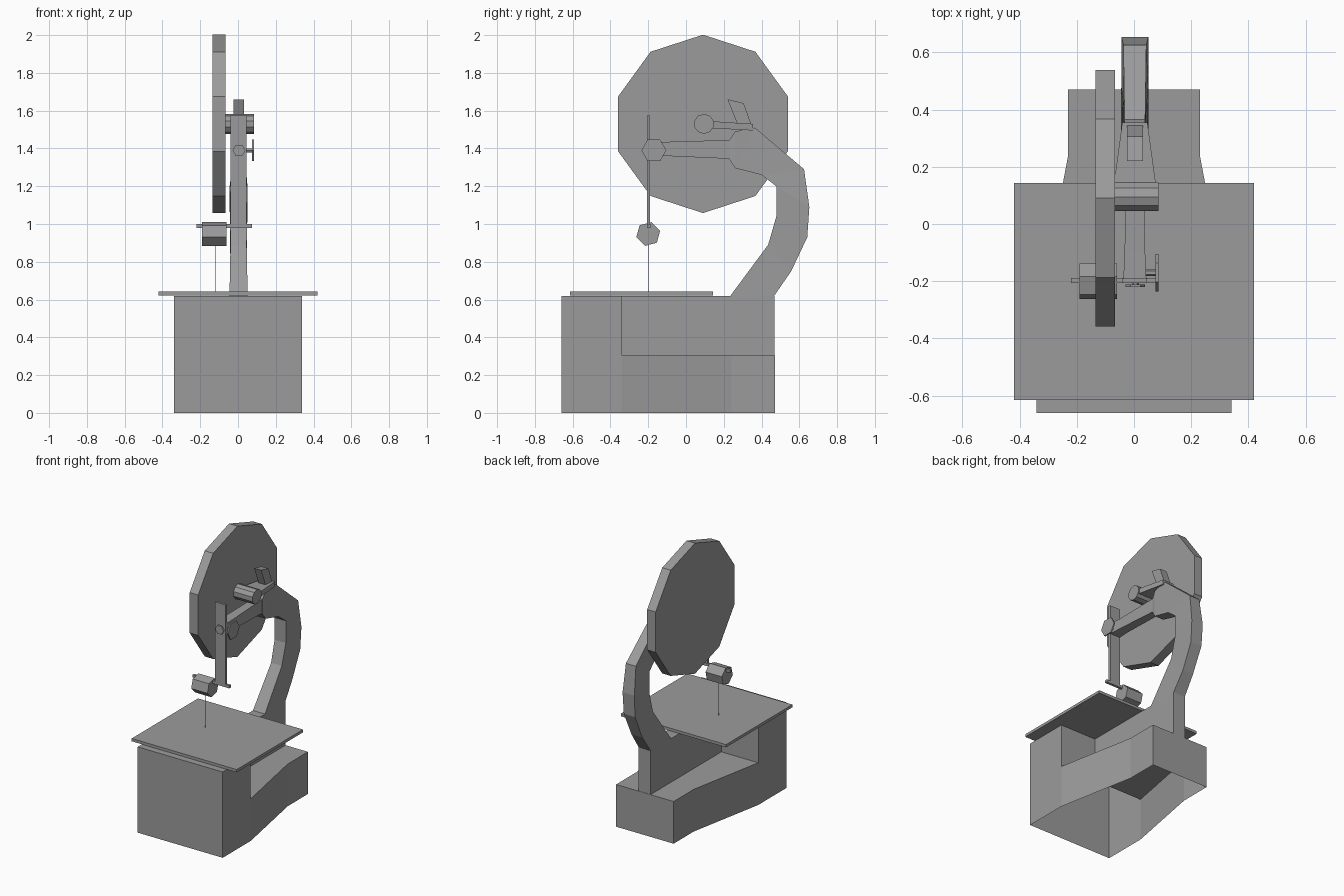
import bpy, bmesh, math
from mathutils import Matrix, Vector

cube = bpy.data.objects.get("Cube")
if cube:
    bpy.data.objects.remove(cube, do_unlink=True)

grey = bpy.data.materials.new("plain grey")
grey.use_nodes = True
COLOUR = (0.33, 0.33, 0.33, 1)
grey.diffuse_color = COLOUR
grey.node_tree.nodes["Principled BSDF"].inputs["Base Color"].default_value = COLOUR


def finish(name, bm, fix_normals=True):
    if fix_normals:
        bmesh.ops.recalc_face_normals(bm, faces=bm.faces)
    mesh = bpy.data.meshes.new(name)
    bm.to_mesh(mesh)
    bm.free()
    mesh.materials.append(grey)
    obj = bpy.data.objects.new(name, mesh)
    bpy.context.collection.objects.link(obj)
    return obj


def loft(name, rings, caps=True):
    """Skin a list of equal-length rings of points."""
    bm = bmesh.new()
    loops = [[bm.verts.new(p) for p in ring] for ring in rings]
    n = len(loops[0])
    for a, b in zip(loops, loops[1:]):
        for i in range(n):
            j = (i + 1) % n
            bm.faces.new((a[i], a[j], b[j], b[i]))
    if caps:
        bm.faces.new(loops[0])
        bm.faces.new(loops[-1])
    return finish(name, bm)


def box(name, x, y, z):
    return loft(name, [[(x[0], y[0], h), (x[1], y[0], h), (x[1], y[1], h), (x[0], y[1], h)] for h in z])


def rod(name, start, end, radius, sides, turn=0):
    """Prism with flat sides along the x, y or z axis; turn is in degrees."""
    a, b = Vector(start), Vector(end)
    d = (b - a).normalized()
    u = Vector((0, 1, 0)) if abs(d.y) < 0.5 else Vector((1, 0, 0))
    v = Vector((0, 0, 1)) if abs(d.z) < 0.5 else Vector((1, 0, 0))
    angles = [math.radians(turn) + math.tau * i / sides for i in range(sides)]
    return loft(name, [[p + radius * (math.cos(t) * u + math.sin(t) * v) for t in angles] for p in (a, b)])


def side_section(lower, upper, hw, cx=0.003):
    """Cross-section across x between two (y, z) points."""
    return [(cx - hw, *lower), (cx + hw, *lower), (cx + hw, *upper), (cx - hw, *upper)]


# Hollow base, open underneath: tall front block and low tapering rear
FLOOR, STEP, TOP = 0.0, 0.305, 0.62
plan = [(0.34, -0.66), (0.34, -0.34), (0.23, 0.24), (0.23, 0.47)]
bm = bmesh.new()


def pair(i, z):
    x, y = plan[i]
    return bm.verts.new((x, y, z)), bm.verts.new((-x, y, z))


low = [pair(i, FLOOR) for i in range(4)]
mid = [pair(i, STEP) for i in range(4)]
high = [pair(i, TOP) for i in range(2)]
for s in (0, 1):
    for i in range(3):
        bm.faces.new((low[i][s], low[i + 1][s], mid[i + 1][s], mid[i][s]))
    bm.faces.new((mid[0][s], mid[1][s], high[1][s], high[0][s]))
for a, b in ((low[0], mid[0]), (mid[0], high[0]), (high[0], high[1]), (high[1], mid[1]),
             (mid[1], mid[2]), (mid[2], mid[3]), (mid[3], low[3])):
    bm.faces.new((a[0], a[1], b[1], b[0]))
bmesh.ops.dissolve_limit(bm, angle_limit=0.01, verts=bm.verts, edges=bm.edges)
finish("base", bm)

# Work table
box("table", (-0.42, 0.42), (-0.615, 0.143), (0.622, 0.642))

# Curved neck on its central web
box("neck_web", (-0.045, 0.051), (-0.34, 0.468), (STEP, TOP))
loft("neck", [side_section(*s) for s in (
    ((0.235, 0.62), (0.467, 0.62), 0.048),
    ((0.435, 0.89), (0.557, 0.75), 0.043),
    ((0.478, 1.04), (0.642, 0.93), 0.045),
    ((0.478, 1.20), (0.653, 1.09), 0.047),
    ((0.40, 1.26), (0.625, 1.29), 0.040),
    ((0.26, 1.296), (0.365, 1.51), 0.036),
    ((0.258, 1.30), (0.26, 1.49), 0.036),
    ((0.23, 1.34), (0.23, 1.445), 0.030))])

# Straight upper arm with guide block at its tip
loft("upper_arm", [side_section(*s) for s in (
    ((0.235, 1.345), (0.235, 1.445), 0.029),
    ((-0.10, 1.36), (-0.10, 1.435), 0.036),
    ((-0.19, 1.36), (-0.19, 1.435), 0.040))])

# Guide post and its cross bar
box("guide_post", (-0.04, 0.045), (-0.206, -0.190), (0.98, 1.575))
box("cross_bar", (-0.22, 0.075), (-0.206, -0.188), (0.98, 1.0))

# Clamp knobs at the side and the front
rod("side_knob_stem", (0.035, -0.17, 1.39), (0.077, -0.17, 1.39), 0.012, 6)
rod("side_knob", (0.075, -0.17, 1.39), (0.085, -0.17, 1.39), 0.066, 6)
rod("front_knob_stem", (0.005, -0.20, 1.39), (0.005, -0.213, 1.39), 0.012, 6)
rod("front_knob", (0.005, -0.211, 1.39), (0.005, -0.221, 1.39), 0.034, 6)

# Lower guide roller and thin blade
rod("guide_roller", (-0.19, -0.20, 0.947), (-0.06, -0.20, 0.947), 0.065, 6, 15)
rod("blade", (-0.12, -0.20, 0.64), (-0.12, -0.20, 0.90), 0.002, 4)

# Large wheel with its axle and bracket
rod("wheel", (-0.135, 0.09, 1.53), (-0.067, 0.09, 1.53), 0.472, 10, 18)
rod("wheel_axle", (-0.07, 0.095, 1.53), (0.085, 0.095, 1.53), 0.053, 10, 18)
loft("axle_bracket", [side_section(*s) for s in (
    ((0.12, 1.508), (0.12, 1.545), 0.076),
    ((0.355, 1.495), (0.355, 1.53), 0.044))])

# Tilted tensioner tab
loft("tensioner_tab", [side_section(*s) for s in (
    ((0.27, 1.535), (0.35, 1.515), 0.028),
    ((0.22, 1.66), (0.305, 1.64), 0.028))])
